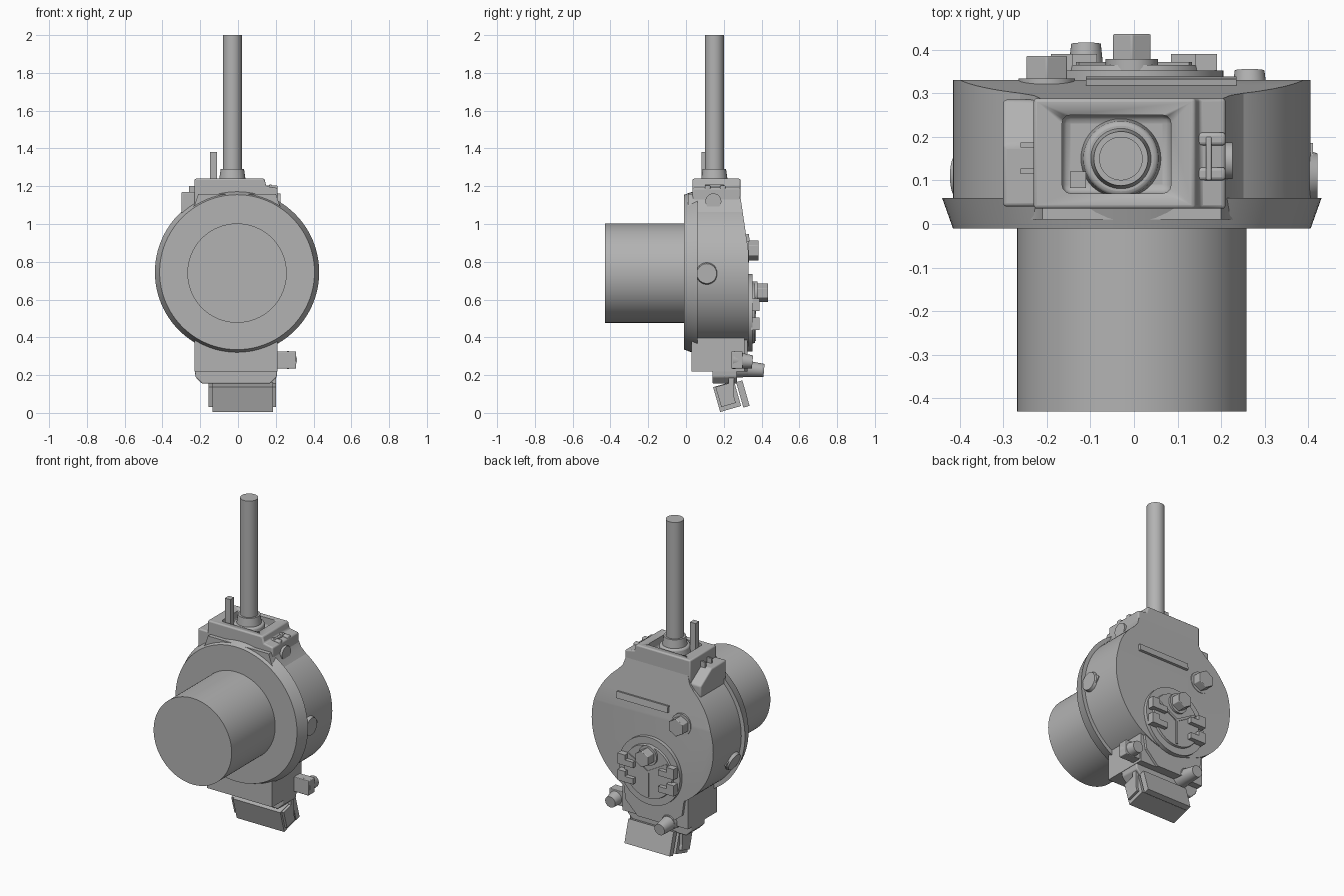
import bpy, bmesh, math
from mathutils import Vector, Matrix

cube = bpy.data.objects.get("Cube")
if cube:
    bpy.data.objects.remove(cube)

metal = bpy.data.materials.new("cast grey")
metal.use_nodes = True
metal.diffuse_color = (0.45, 0.45, 0.45, 1)
metal.node_tree.nodes["Principled BSDF"].inputs["Base Color"].default_value = (0.45, 0.45, 0.45, 1)


def finish(name, bm, bevel=0):
    bmesh.ops.recalc_face_normals(bm, faces=bm.faces)
    mesh = bpy.data.meshes.new(name)
    bm.to_mesh(mesh)
    bm.free()
    mesh.materials.append(metal)
    ob = bpy.data.objects.new(name, mesh)
    bpy.context.collection.objects.link(ob)
    if bevel:
        mod = ob.modifiers.new("soft edges", 'BEVEL')
        mod.width, mod.segments = bevel, 3
    bpy.ops.object.select_all(action='DESELECT')
    ob.select_set(True)
    bpy.context.view_layer.objects.active = ob
    bpy.ops.object.shade_smooth_by_angle(angle=math.radians(30))
    return ob


def box(name, x, y, z, bevel=0, tilt=0):
    """Box from (min, max) ranges, tilted about its centre around x."""
    bm = bmesh.new()
    mid = Vector([sum(r) / 2 for r in (x, y, z)])
    size = [r[1] - r[0] for r in (x, y, z)]
    m = Matrix.Translation(mid) @ Matrix.Rotation(math.radians(tilt), 4, 'X') @ Matrix.Diagonal((*size, 1))
    bmesh.ops.create_cube(bm, size=1, matrix=m)
    return finish(name, bm, bevel)


def rod(name, start, end, r1, r2=None, sides=48, bevel=0, stretch=1):
    """Cylinder or cone between two points."""
    a, b = Vector(start), Vector(end)
    bm = bmesh.new()
    m = Matrix.Translation((a + b) / 2) @ (b - a).to_track_quat('Z', 'Y').to_matrix().to_4x4()
    m = m @ Matrix.Diagonal((1, stretch, 1, 1))
    bmesh.ops.create_cone(bm, cap_ends=True, segments=sides, radius1=r1,
                          radius2=r1 if r2 is None else r2, depth=(b - a).length, matrix=m)
    return finish(name, bm, bevel)


def prism(name, points, axis, lo, hi, bevel=0, slope=False):
    """Extrude an outline along x (points y, z) or y (points x, z)."""
    bm = bmesh.new()
    place = (lambda p, t: (t, *p)) if axis == 'x' else (lambda p, t: (p[0], t, p[1]))
    face = bm.faces.new([bm.verts.new(place(p, lo)) for p in points])
    moved = bmesh.ops.extrude_face_region(bm, geom=[face])["geom"]
    step = Vector(place((0, 0), hi - lo))
    bmesh.ops.translate(bm, vec=step, verts=[v for v in moved if isinstance(v, bmesh.types.BMVert)])
    if slope:
        # Lean the upper back face forwards
        bmesh.ops.recalc_face_normals(bm, faces=bm.faces)
        cut = bmesh.ops.bisect_plane(bm, geom=bm.verts[:] + bm.edges[:] + bm.faces[:],
                                     plane_co=(0, 0.33, 0.86), plane_no=(0, 0.34, 0.05), clear_outer=True)
        edges = [e for e in cut["geom_cut"] if isinstance(e, bmesh.types.BMEdge)]
        bmesh.ops.holes_fill(bm, edges=[e for e in bm.edges if e.is_boundary])
    return finish(name, bm, bevel)


def circle(cx, cz, r, n=96):
    return [(cx + r * math.cos(2 * math.pi * i / n), cz + r * math.sin(2 * math.pi * i / n)) for i in range(n)]


def hex_bolt(name, x, z, y, height, r):
    rod(name + "_washer", (x, y - 0.02, z), (x, y + 0.008, z), r * 1.2)
    rod(name + "_head", (x, y, z), (x, y + height, z), r, sides=6, bevel=0.003)


# Main housing and intake barrel
CX, CZ = -0.005, 0.745
prism("housing", circle(CX, CZ, 0.41), 'y', -0.01, 0.33, slope=True)
rod("intake_barrel", (-0.005, -0.43, 0.74), (-0.005, 0, 0.74), 0.263, sides=96)

# Shoulder cover under the top block
shoulder = [(-0.35, 0.965), (-0.2, 0.9), (0.2, 0.9), (0.34, 0.965),
            (0.22, 1.1), (0.2, 1.16), (-0.21, 1.16), (-0.23, 1.1)]
prism("shoulder_cover", shoulder, 'y', 0.01, 0.33, slope=True)

# Top block with a recessed well
block = prism("top_block", [(-0.23, 1.06), (0.21, 1.06), (0.21, 1.19), (0.15, 1.2), (0.14, 1.24), (-0.23, 1.24)],
              'y', 0.035, 0.288, 0.008)
well = box("well_cutter", (-0.165, 0.085), (0.07, 0.25), (1.18, 1.3), 0.02)
well.hide_render = True
well.hide_set(True)
cut = block.modifiers.new("well", 'BOOLEAN')
cut.object, cut.solver = well, 'EXACT'

# Curved fillet between the front rim and the top block
rod("rim_fillet", (CX, -0.01, CZ), (CX, 0.06, CZ), 0.41, 0.435, sides=96)

# Side ear with wedge and fork
ear = [(0.04, 1.03), (0.285, 1.03), (0.285, 1.1), (0.18, 1.17), (0.04, 1.17)]
prism("side_ear", ear, 'x', -0.3, -0.22, 0.008)
for y in (0.115, 0.175):
    box("ear_rib", (-0.26, -0.225), (y, y + 0.012), (1.1, 1.2))

# Latch and pivot on the opposite side
for y in (0.1, 0.18):
    box("latch_cheek", (0.14, 0.21), (y, y + 0.03), (1.1, 1.205), 0.008)
box("latch_strip", (0.165, 0.178), (0.1, 0.2), (1.15, 1.21), 0.004)
rod("pivot_pin", (0.14, 0.145, 1.12), (0.226, 0.145, 1.12), 0.042)

# Shaft, collar and locating pin
rod("shaft_collar", (-0.03, 0.15, 1.15), (-0.03, 0.15, 1.24), 0.095, 0.085, bevel=0.01)
rod("collar_neck", (-0.03, 0.15, 1.22), (-0.03, 0.15, 1.29), 0.072, 0.062)
rod("shaft", (-0.03, 0.15, 1.2), (-0.03, 0.15, 2.0), 0.05)
box("locating_pin", (-0.147, -0.11), (0.083, 0.12), (1.15, 1.38))

# Plugs on the round side, pointing outwards
for name, angle in (("left_plug", -1), ("right_plug", 200)):
    d = Vector((math.cos(math.radians(angle)), 0, math.sin(math.radians(angle))))
    c = Vector((CX, 0.11, CZ))
    rod(name, c + d * 0.38, c + d * 0.425, 0.066, 0.052)
    rod(name + "_tab", c + d * 0.38 + Vector((0, 0.04, 0)), c + d * 0.415 + Vector((0, 0.04, 0)), 0.036, sides=4)

# Back face: raised bar, bolts and round cap
box("raised_bar", (-0.11, 0.235), (0.30, 0.335), (0.905, 0.945), tilt=8)
hex_bolt("upper_bolt", -0.2, 0.86, 0.325, 0.06, 0.054)
CAP = 0.53
rod("cap_flange", (0, 0.31, CAP), (0, 0.352, CAP), 0.205, sides=64)
rod("cap_disc", (0, 0.34, CAP), (0, 0.365, CAP), 0.165, 0.16, sides=64)
for angle in (30, 150, 270):
    bm = bmesh.new()
    turn = Matrix.Translation((0, 0.364, CAP)) @ Matrix.Rotation(math.radians(-angle), 4, 'Y')
    bmesh.ops.create_cube(bm, size=1, matrix=turn @ Matrix.Translation((0.075, 0, 0)) @ Matrix.Diagonal((0.15, 0.014, 0.014, 1)))
    finish("cap_spoke", bm)
hex_bolt("cap_bolt", -0.005, 0.635, 0.37, 0.065, 0.05)
for side in (-1, 1):
    for z in (0.575, 0.475):
        step = [(side * 0.085, z - 0.035), (side * 0.19, z - 0.035), (side * 0.19, z + 0.03),
                (side * 0.14, z + 0.03), (side * 0.14, z), (side * 0.085, z)]
        prism("cap_clip", step, 'y', 0.345, 0.39)

# Lower neck and its rounded foot
box("lower_neck", (-0.23, 0.21), (0.03, 0.31), (0.22, 0.5))
prism("neck_back", [(-0.23, 0.5), (-0.2, 0.3), (-0.1, 0.22), (0.1, 0.22), (0.18, 0.3), (0.21, 0.5)], 'y', 0.28, 0.325)
foot = [(-0.23, 0.24), (-0.225, 0.19), (-0.19, 0.155), (0.17, 0.155), (0.205, 0.19), (0.21, 0.24)]
prism("neck_foot", foot, 'y', 0.14, 0.27, 0.006)

# Tilted connector with back plate and side clips
box("connector_body", (-0.135, 0.185), (0.16, 0.275), (0.018, 0.155), tilt=16)
box("connector_plate", (-0.125, 0.18), (0.284, 0.318), (0.03, 0.17), tilt=16)
for x in (-0.155, 0.18):
    box("connector_clip", (x, x + 0.02), (0.225, 0.255), (0.07, 0.22))
    box("clip_foot", (x, x + 0.02), (0.17, 0.25), (0.04, 0.15), tilt=16)

# Hose nipples
box("side_arm", (0.2, 0.308), (0.24, 0.3), (0.235, 0.325), 0.004)
rod("side_nipple", (0.265, 0.25, 0.28), (0.265, 0.352, 0.27), 0.047, 0.034, 32)
rod("back_nipple_base", (-0.11, 0.24, 0.24), (-0.11, 0.33, 0.235), 0.055, 0.045, 32)
rod("back_nipple", (-0.11, 0.3, 0.235), (-0.11, 0.413, 0.225), 0.046, 0.034, 32)
